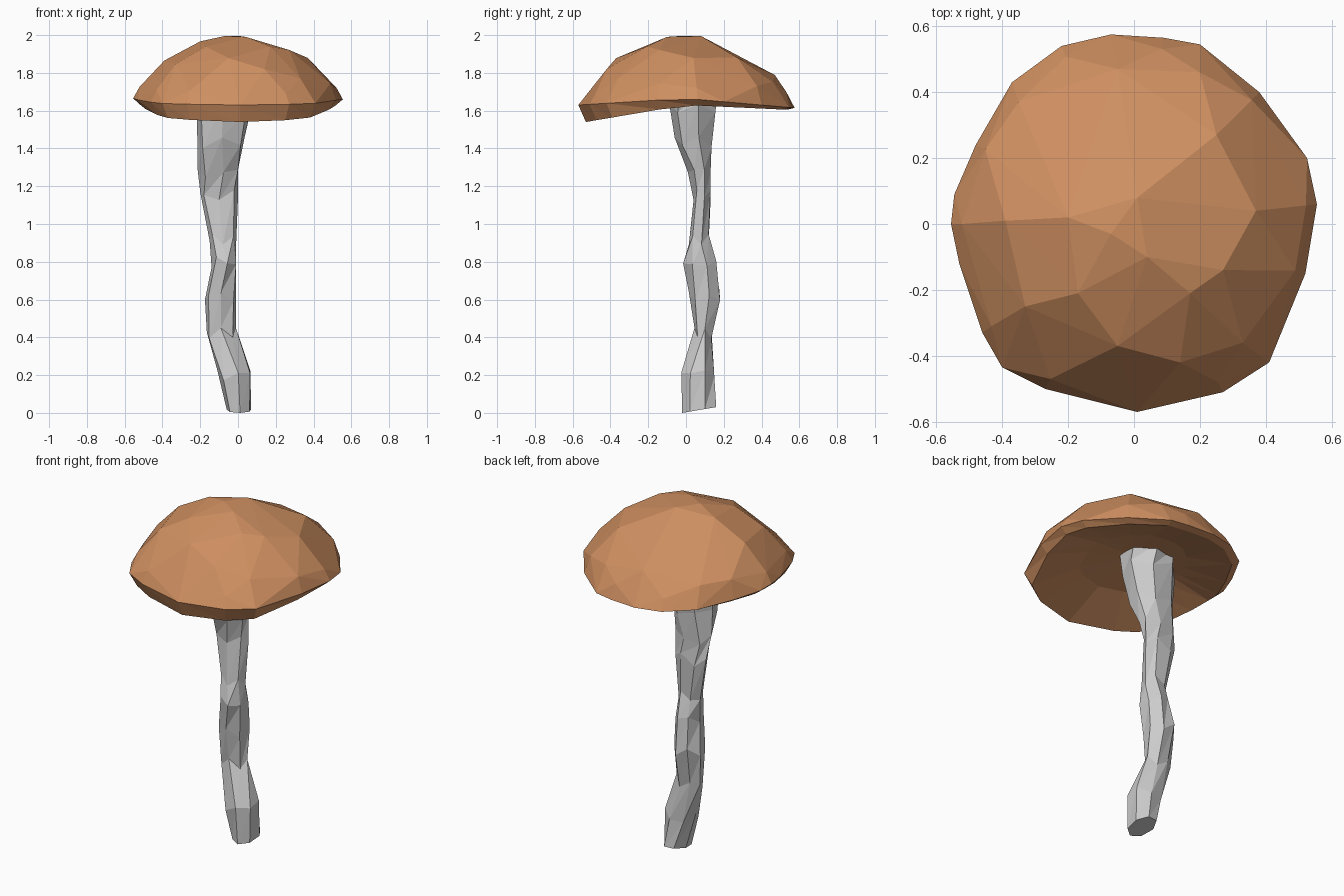
import bpy, bmesh
from math import cos, sin, pi, hypot
from mathutils import Vector

cube = bpy.data.objects.get("Cube")
if cube:
    bpy.data.objects.remove(cube, do_unlink=True)


def material(name, rgb):
    mat = bpy.data.materials.new(name)
    mat.use_nodes = True
    mat.diffuse_color = (*rgb, 1)
    mat.node_tree.nodes["Principled BSDF"].inputs["Base Color"].default_value = (*rgb, 1)
    return mat


def finish(bm, name, mat):
    bmesh.ops.recalc_face_normals(bm, faces=bm.faces)
    mesh = bpy.data.meshes.new(name)
    bm.to_mesh(mesh)
    bm.free()
    mesh.materials.append(mat)
    obj = bpy.data.objects.new(name, mesh)
    bpy.context.collection.objects.link(obj)
    return obj


def bridge(bm, a, b):
    """Join two equal closed rings of vertices with triangles."""
    n = len(a)
    for i in range(n):
        j = (i + 1) % n
        bm.faces.new((a[i], a[j], b[j]))
        bm.faces.new((a[i], b[j], b[i]))


def by_depth(y, front, middle, back):
    """Height that varies from the front of the cap to its back."""
    t = min(abs(y) / 0.57, 1)
    return middle + ((front if y < 0 else back) - middle) * t


def dome(x, y):
    r = min(hypot(x, y) / 0.57, 0.98)
    return 1.61 + 0.39 * (1 - r * r) ** 0.67


brown = material("cap brown", (0.62, 0.275, 0.118))
grey = material("stem grey", (0.6, 0.6, 0.6))

# Cap: outline of the rim and the facet corners of the dome
OUTLINE = [(.555, .06), (.525, .2), (.38, .4), (.2, .545), (.09, .565), (-.07, .575),
           (-.22, .54), (-.37, .43), (-.48, .24), (-.545, .09), (-.555, 0), (-.53, -.12),
           (-.46, -.33), (-.4, -.435), (-.27, -.5), (.01, -.57), (.27, -.51),
           (.41, -.42), (.52, -.15)]
FACETS = [(-.07, -.03), (.04, -.1), (-.2, .02), (.01, .08), (-.35, .37), (.2, .46),
          (.25, .27), (.37, .04), (.27, -.14), (.17, -.21), (-.17, -.21), (-.05, -.37),
          (.14, -.42), (.33, -.36), (-.33, -.25), (-.39, .01), (-.05, .47)]

bm = bmesh.new()
rim = [bm.verts.new((x, y, by_depth(y, 1.63, 1.665, 1.615))) for x, y in OUTLINE]
upper = [(x * .94, y * .94) for x, y in OUTLINE[::2]]
for x, y in FACETS + upper:
    bm.verts.new((x, y, dome(x, y)))
bmesh.ops.convex_hull(bm, input=bm.verts)
bm.normal_update()
bmesh.ops.delete(bm, geom=[f for f in bm.faces if f.normal.z < 0], context='FACES_ONLY')
bmesh.ops.delete(bm, geom=[e for e in bm.edges if not e.link_faces], context='EDGES')

# Cap: lip and hollow underside
lip = [bm.verts.new((x * .93, y * .93, by_depth(y, 1.54, 1.63, 1.605))) for x, y in OUTLINE]
inner = [bm.verts.new((x * .5, y * .5, by_depth(y, 1.65, 1.68, 1.68))) for x, y in OUTLINE]
bridge(bm, rim, lip)
bridge(bm, lip, inner)
centre = bm.verts.new((0, 0, 1.71))
for i, v in enumerate(inner):
    bm.faces.new((v, inner[i - 1], centre))
bmesh.ops.delete(bm, geom=[v for v in bm.verts if not v.link_faces], context='VERTS')
finish(bm, "mushroom_cap", brown)

# Stem: height, left and right limits, front and back limits of each ring
RINGS = [(0, -.06, .07, -.02, .16), (.2, -.11, .065, -.025, .15),
         (.42, -.165, -.01, .045, .135), (.62, -.175, -.01, .015, .18),
         (.8, -.14, -.01, -.015, .16), (.92, -.15, -.01, .015, .12),
         (1.15, -.2, 0, .04, .13), (1.27, -.215, 0, .01, .13),
         (1.43, -.215, .035, -.06, .135), (1.62, -.22, .075, -.09, .16),
         (1.73, -.22, .08, -.1, .17)]
SIDES = 7


def fit(values, low, high):
    a, b = min(values), max(values)
    return [low + (v - a) / (b - a) * (high - low) for v in values]


bm = bmesh.new()
rings = []
for k, (z, x0, x1, y0, y1) in enumerate(RINGS):
    angles = [2 * pi * i / SIDES + .3 + .15 * sin(k * 2) for i in range(SIDES)]
    xs = fit([cos(a) for a in angles], x0, x1)
    ys = fit([sin(a) for a in angles], y0, y1)
    ring = []
    for i, (x, y) in enumerate(zip(xs, ys)):
        # The foot is cut at a slant, the rings above are slightly uneven
        dz = .17 * (y - y0) if k == 0 else .03 * sin(i * 2.4 + k)
        ring.append(bm.verts.new((x, y, z + dz)))
    rings.append(ring)
for a, b in zip(rings, rings[1:]):
    bridge(bm, a, b)
bm.faces.new(rings[0])
bm.faces.new(rings[-1])
finish(bm, "mushroom_stem", grey)
